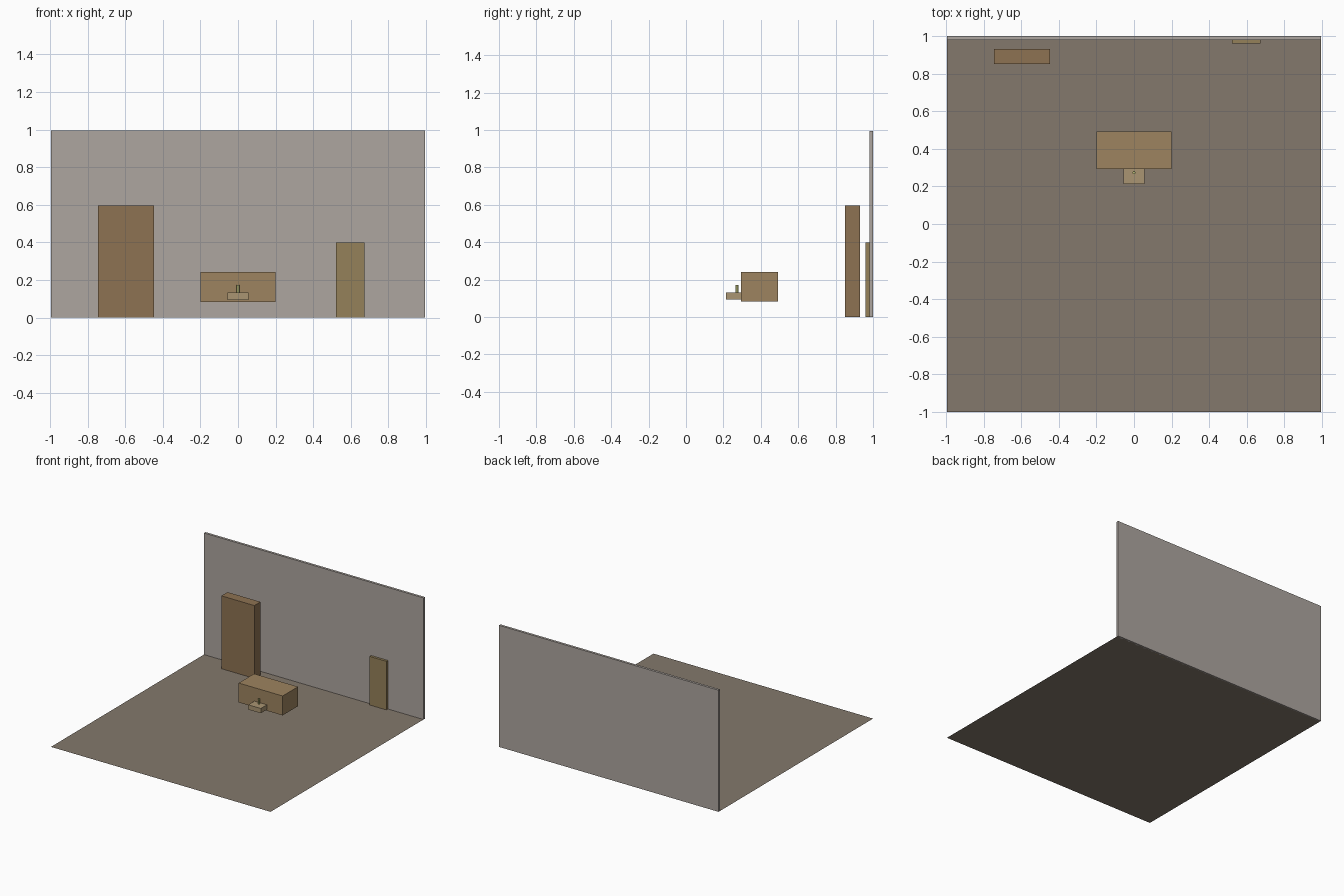
import bpy, bmesh
from math import pi
from mathutils import Matrix

if "Cube" in bpy.data.objects:
    bpy.data.objects.remove(bpy.data.objects["Cube"])


def finish(name, bm, color):
    me = bpy.data.meshes.new(name)
    bm.to_mesh(me)
    bm.free()
    if color:
        mat = bpy.data.materials.new(name + "_mat")
        mat.diffuse_color = (*color, 1)
        mat.use_nodes = True
        mat.node_tree.nodes["Principled BSDF"].inputs["Base Color"].default_value = mat.diffuse_color
        me.materials.append(mat)
    ob = bpy.data.objects.new(name, me)
    bpy.context.collection.objects.link(ob)
    return ob


def box(name, x, y, z, color):
    # box from (min, max) ranges on each axis
    bm = bmesh.new()
    size = [r[1] - r[0] for r in (x, y, z)]
    mid = [(r[0] + r[1]) / 2 for r in (x, y, z)]
    bmesh.ops.create_cube(bm, size=1, matrix=Matrix.Translation(mid) @ Matrix.Diagonal((*size, 1)))
    return finish(name, bm, color)


# floor: a single flat sheet
bm = bmesh.new()
bmesh.ops.create_grid(bm, x_segments=1, y_segments=1, size=0.995,
                      matrix=Matrix.Translation((0, -0.005, 0)))
finish("floor", bm, (0.23, 0.19, 0.15))

# back wall, and the furniture in front of it
box("back_wall", (-0.995, 0.995), (0.98, 1.0), (0, 0.996), (0.42, 0.38, 0.35))
box("wardrobe", (-0.746, -0.448), (0.851, 0.93), (0, 0.597), (0.27, 0.17, 0.085))
box("door", (0.521, 0.672), (0.96, 0.98), (0, 0.398), (0.3, 0.22, 0.1))

# raised chest with a small shelf in front
box("chest", (-0.199, 0.199), (0.2935, 0.4925), (0.083, 0.242), (0.34, 0.23, 0.115))
box("shelf", (-0.057, 0.057), (0.214, 0.2935), (0.093, 0.132), (0.4, 0.3, 0.17))

# small six-sided peg standing on the shelf
bm = bmesh.new()
bmesh.ops.create_cone(bm, cap_ends=True, segments=6, radius1=0.009, radius2=0.009, depth=0.04,
                      matrix=Matrix.Translation((0, 0.2735, 0.152)) @ Matrix.Rotation(pi / 2, 4, "Z"))
finish("peg", bm, (0.5, 0.5, 0.18))
